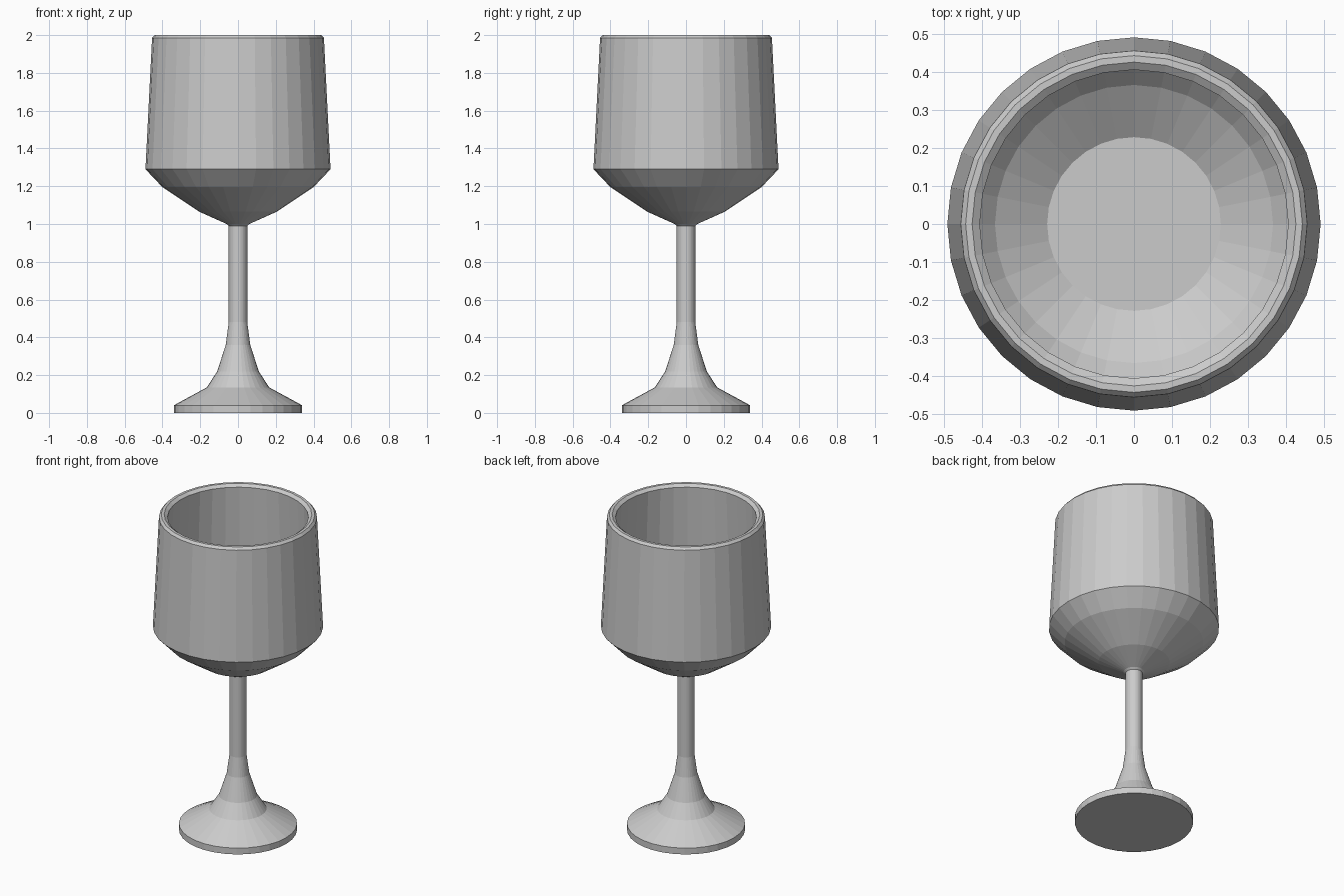
import bpy, bmesh, math

if "Cube" in bpy.data.objects:
    bpy.data.objects.remove(bpy.data.objects["Cube"])

SIDES = 32

def lathe(name, profile):
    """Revolve an (r, z) profile that starts and ends on the axis."""
    bm = bmesh.new()
    verts = [bm.verts.new((r, 0, z)) for r, z in profile]
    edges = [bm.edges.new(pair) for pair in zip(verts, verts[1:])]
    bmesh.ops.spin(bm, geom=verts + edges, cent=(0, 0, 0), axis=(0, 0, 1),
                   angle=math.tau, steps=SIDES, use_merge=True)
    bmesh.ops.remove_doubles(bm, verts=bm.verts[:], dist=1e-4)
    bmesh.ops.recalc_face_normals(bm, faces=bm.faces[:])
    mesh = bpy.data.meshes.new(name)
    bm.to_mesh(mesh)
    bm.free()
    obj = bpy.data.objects.new(name, mesh)
    bpy.context.collection.objects.link(obj)
    return obj

# Foot and flared stem
foot = [(0, 0), (0.34, 0), (0.34, 0.04), (0.165, 0.135)]
stem = [(0.11, 0.22), (0.065, 0.36), (0.049, 0.48), (0.049, 0.99)]
# Outside of the bowl
bowl_outside = [(0.06, 1.0), (0.205, 1.065), (0.40, 1.195), (0.49, 1.29), (0.455, 1.985)]
# Bevelled rim, then the inside down to a flat floor
rim = [(0.442, 2.0), (0.425, 2.0), (0.405, 1.985)]
bowl_inside = [(0.44, 1.30), (0.365, 1.22), (0.228, 1.13), (0, 1.13)]

lathe("goblet", foot + stem + bowl_outside + rim + bowl_inside)
